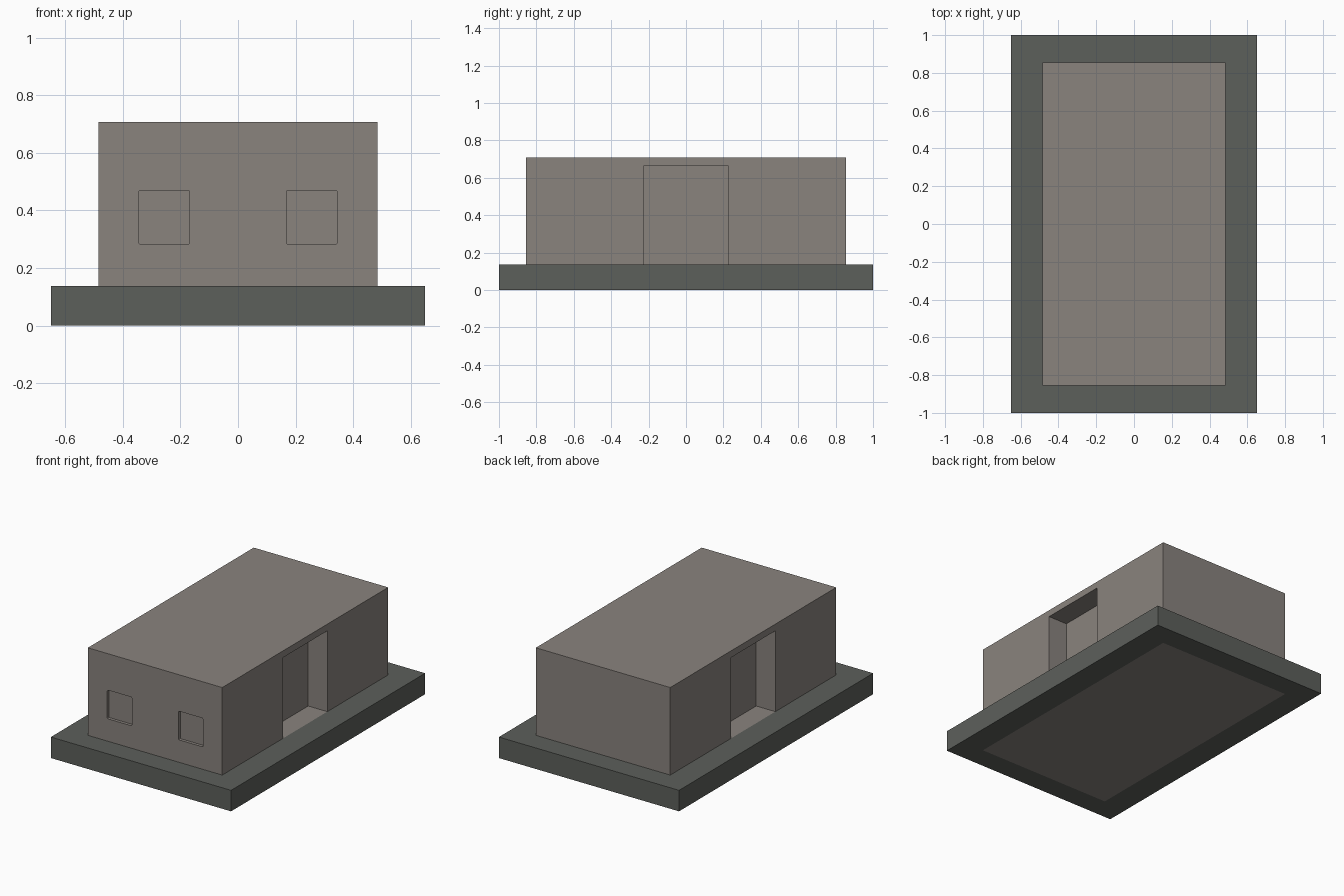
import bpy
import bmesh

if "Cube" in bpy.data.objects:
    bpy.data.objects.remove(bpy.data.objects["Cube"])


def material(name, rgb):
    m = bpy.data.materials.new(name)
    m.diffuse_color = (*rgb, 1)
    m.use_nodes = True
    m.node_tree.nodes["Principled BSDF"].inputs["Base Color"].default_value = m.diffuse_color
    return m


wall_mat = material("warm grey stone", (0.252, 0.228, 0.208))
base_mat = material("dark green grey", (0.108, 0.115, 0.105))


def box(name, lo, hi, mat, round_y=0.0):
    """Box between two corners; round_y softens the edges that run along y."""
    bm = bmesh.new()
    bmesh.ops.create_cube(bm, size=1)
    for v in bm.verts:
        v.co = [(a + b) / 2 + c * (b - a) for a, b, c in zip(lo, hi, v.co)]
    if round_y:
        edges = [e for e in bm.edges if abs(e.verts[0].co.y - e.verts[1].co.y) > 1e-4]
        bmesh.ops.bevel(bm, geom=edges, offset=round_y, segments=2,
                        profile=0.5, affect='EDGES')
    me = bpy.data.meshes.new(name)
    bm.to_mesh(me)
    bm.free()
    me.materials.append(mat)
    ob = bpy.data.objects.new(name, me)
    bpy.context.collection.objects.link(ob)
    return ob


def cut(target, cutter):
    """Subtract the cutter, then throw it away."""
    cutter.hide_render = True
    mod = target.modifiers.new("cut", 'BOOLEAN')
    mod.operation = 'DIFFERENCE'
    mod.solver = 'EXACT'
    mod.object = cutter
    bpy.context.view_layer.objects.active = target
    bpy.ops.object.modifier_apply(modifier=mod.name)
    bpy.data.objects.remove(cutter)


BX, BY, BASE, TOP = 0.485, 0.855, 0.137, 0.708

# Plinth: a border with the building standing in its opening
plinth = box("plinth", (-0.65, -1, 0), (0.65, 1, BASE), base_mat)
cut(plinth, box("plinth_cutter", (-BX, -BY, -0.1), (BX, BY, 0.3), base_mat))

# Building block, reaching down to the ground
building = box("building", (-BX, -BY, 0), (BX, BY, TOP), wall_mat)

for s in (-1, 1):
    # Doorway recess on each long side
    xs = sorted((s * (BX - 0.138), s * (BX + 0.1)))
    cut(building, box("door_cutter", (xs[0], -0.228, BASE), (xs[1], 0.228, 0.664), wall_mat))
    # Shallow window recess on the front
    cx = s * 0.2565
    cut(building, box("window_cutter", (cx - 0.0885, -BY - 0.1, 0.283),
                      (cx + 0.0885, -BY + 0.02, 0.47), wall_mat, 0.006))
